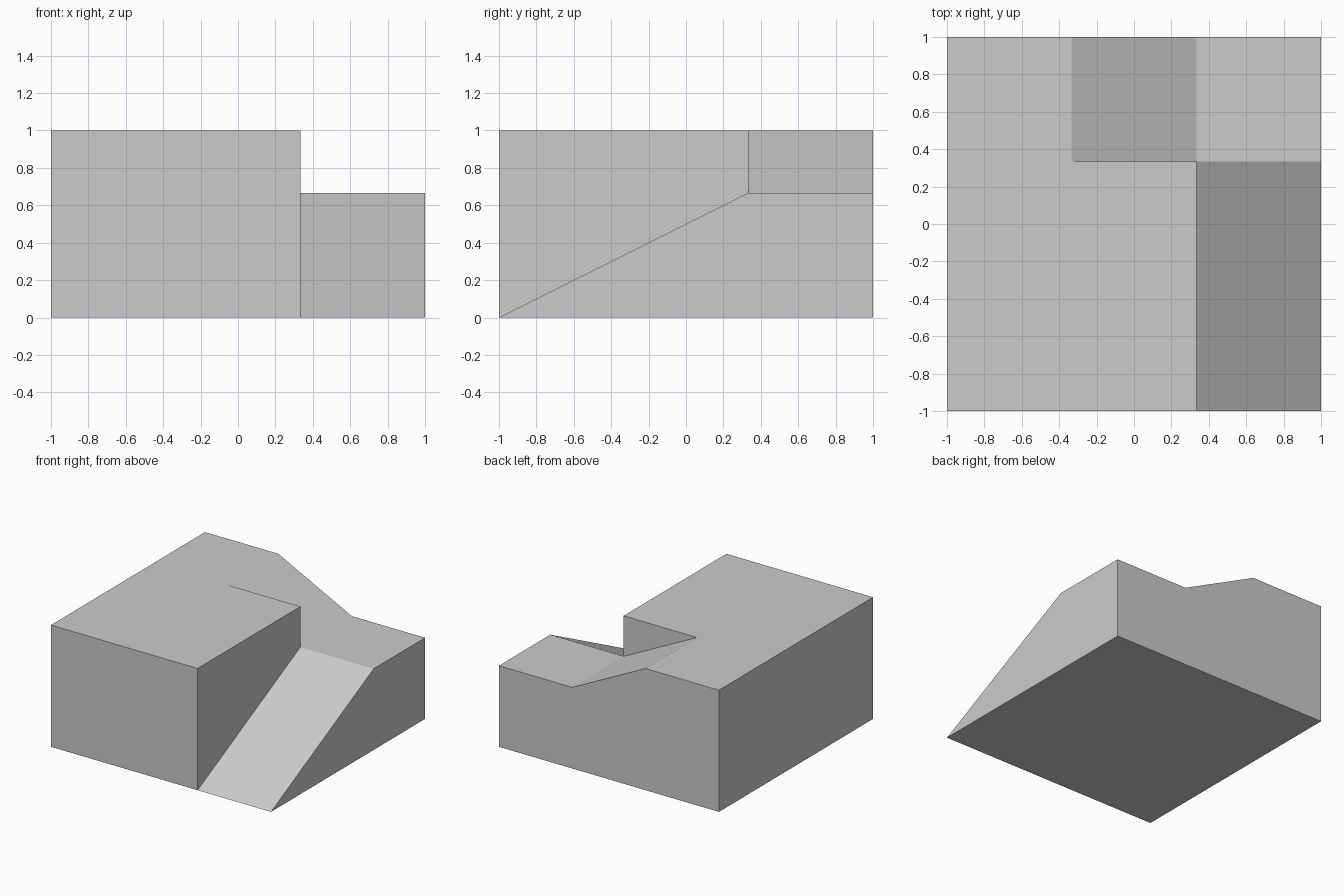
import bpy
import bmesh

cube = bpy.data.objects.get("Cube")
if cube:
    bpy.data.objects.remove(cube, do_unlink=True)

T = 1 / 3          # third of the half width, where the ramps turn
LANDING = 2 / 3    # height of the corner landing
TOP = 1.0          # height of the raised platform

grey = bpy.data.materials.new("plain grey")
grey.use_nodes = True
colour = (0.6, 0.6, 0.6, 1)
grey.diffuse_color = colour
grey.node_tree.nodes["Principled BSDF"].inputs["Base Color"].default_value = colour

# Shared corners of the solid
front_left, front_turn, front_right = (-1, -1, 0), (T, -1, 0), (1, -1, 0)
back_left, back_right = (-1, 1, 0), (1, 1, 0)
top_front_left, top_front, top_inner = (-1, -1, TOP), (T, -1, TOP), (T, T, TOP)
top_slope, top_back, top_back_left = (-T, T, TOP), (-T, 1, TOP), (-1, 1, TOP)
land_inner, land_front = (T, T, LANDING), (1, T, LANDING)
land_back, land_corner = (T, 1, LANDING), (1, 1, LANDING)

surfaces = [
    # base and outer walls
    (front_left, back_left, back_right, front_right, front_turn),
    (front_left, front_turn, top_front, top_front_left),
    (front_left, top_front_left, top_back_left, back_left),
    (back_right, back_left, top_back_left, top_back, land_back, land_corner),
    (front_right, back_right, land_corner, land_front),
    # platform
    (top_front_left, top_front, top_inner, top_slope, top_back, top_back_left),
    # walls above the ramps
    (front_turn, land_inner, top_inner, top_front),
    (top_slope, top_inner, land_inner),
    # front ramp, landing and back ramp
    (front_turn, front_right, land_front, land_inner),
    (land_inner, land_front, land_corner, land_back),
    (top_slope, land_inner, land_back, top_back),
]

# Join the surfaces into one closed solid
bm = bmesh.new()
for loop in surfaces:
    bm.faces.new([bm.verts.new(p) for p in loop])
bmesh.ops.remove_doubles(bm, verts=bm.verts[:], dist=0.0001)
bmesh.ops.recalc_face_normals(bm, faces=bm.faces[:])

mesh = bpy.data.meshes.new("ramp_block")
bm.to_mesh(mesh)
bm.free()
mesh.materials.append(grey)
ramp_block = bpy.data.objects.new("ramp_block", mesh)
bpy.context.collection.objects.link(ramp_block)
